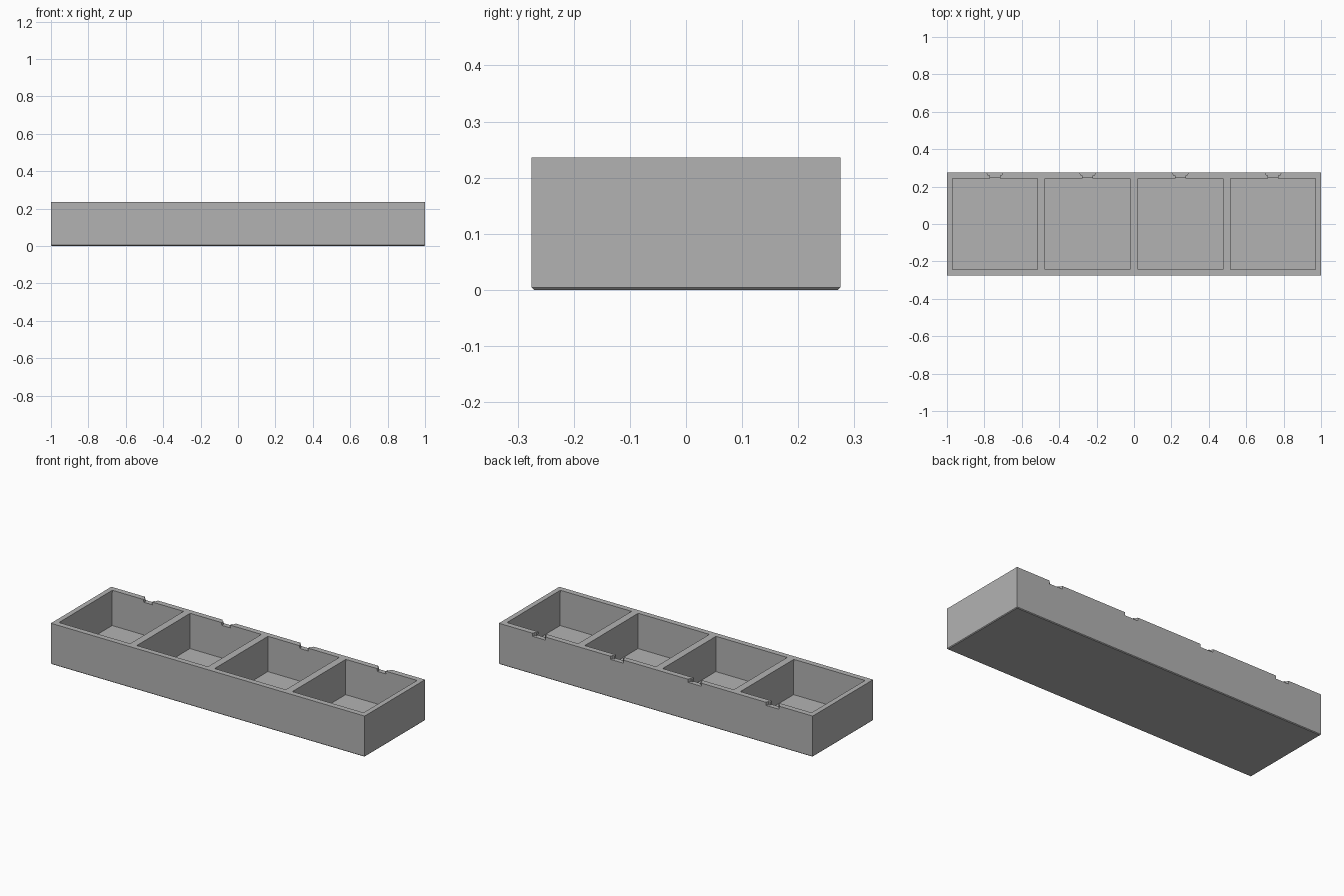
import bpy, bmesh

if "Cube" in bpy.data.objects:
    bpy.data.objects.remove(bpy.data.objects["Cube"])

W, D, H = 1.0, 0.275, 0.236      # half width, half depth, height
FLOOR, LIP = 0.03, 0.222         # compartment floor, underside of rim lip
CELLS_X = (-0.744, -0.248, 0.248, 0.744)

grey = bpy.data.materials.new("grey plastic")
grey.diffuse_color = (0.45, 0.45, 0.45, 1)
grey.use_nodes = True
grey.node_tree.nodes["Principled BSDF"].inputs["Base Color"].default_value = grey.diffuse_color


def loft(name, rings):
    """Closed solid through stacked rings of (x, y, z) points."""
    bm = bmesh.new()
    loops = [[bm.verts.new(p) for p in ring] for ring in rings]
    n = len(loops[0])
    bm.faces.new(loops[0][::-1])
    bm.faces.new(loops[-1])
    for a, b in zip(loops, loops[1:]):
        for i in range(n):
            j = (i + 1) % n
            bm.faces.new((a[i], a[j], b[j], b[i]))
    bmesh.ops.recalc_face_normals(bm, faces=bm.faces)
    me = bpy.data.meshes.new(name)
    bm.to_mesh(me)
    bm.free()
    me.materials.append(grey)
    ob = bpy.data.objects.new(name, me)
    bpy.context.collection.objects.link(ob)
    return ob


def rect(hx, hy, z, cx=0.0):
    return [(cx - hx, -hy, z), (cx + hx, -hy, z), (cx + hx, hy, z), (cx - hx, hy, z)]


def cut(target, cutter):
    mod = target.modifiers.new("cut", 'BOOLEAN')
    mod.operation, mod.solver, mod.object = 'DIFFERENCE', 'EXACT', cutter
    bpy.context.view_layer.objects.active = target
    bpy.ops.object.modifier_apply(modifier=mod.name)
    bpy.data.objects.remove(cutter)


# Tray body with a fine chamfer around the base
c = 0.004
tray = loft("tray_body", [rect(W - c, D - c, 0), rect(W, D, c), rect(W, D, H)])

for cx in CELLS_X:
    # Compartment, slightly undercut below the rim lip
    hx, hy, u = 0.227, 0.243, 0.004
    cut(tray, loft("compartment_cutter", [
        rect(hx + u, hy + u, FLOOR, cx), rect(hx + u, hy + u, LIP, cx),
        rect(hx, hy, LIP + 0.002, cx), rect(hx, hy, H + 0.05, cx)]))
    # Stepped dovetail notch through the back rim
    half = [(0.027, 0.235), (0.027, 0.259), (0.036, 0.259), (0.043, D + 0.002)]
    outline = half + [(-x, y) for x, y in reversed(half)]
    cut(tray, loft("notch_cutter", [
        [(cx + x, y, z) for x, y in outline] for z in (H - 0.018, H + 0.04)]))
